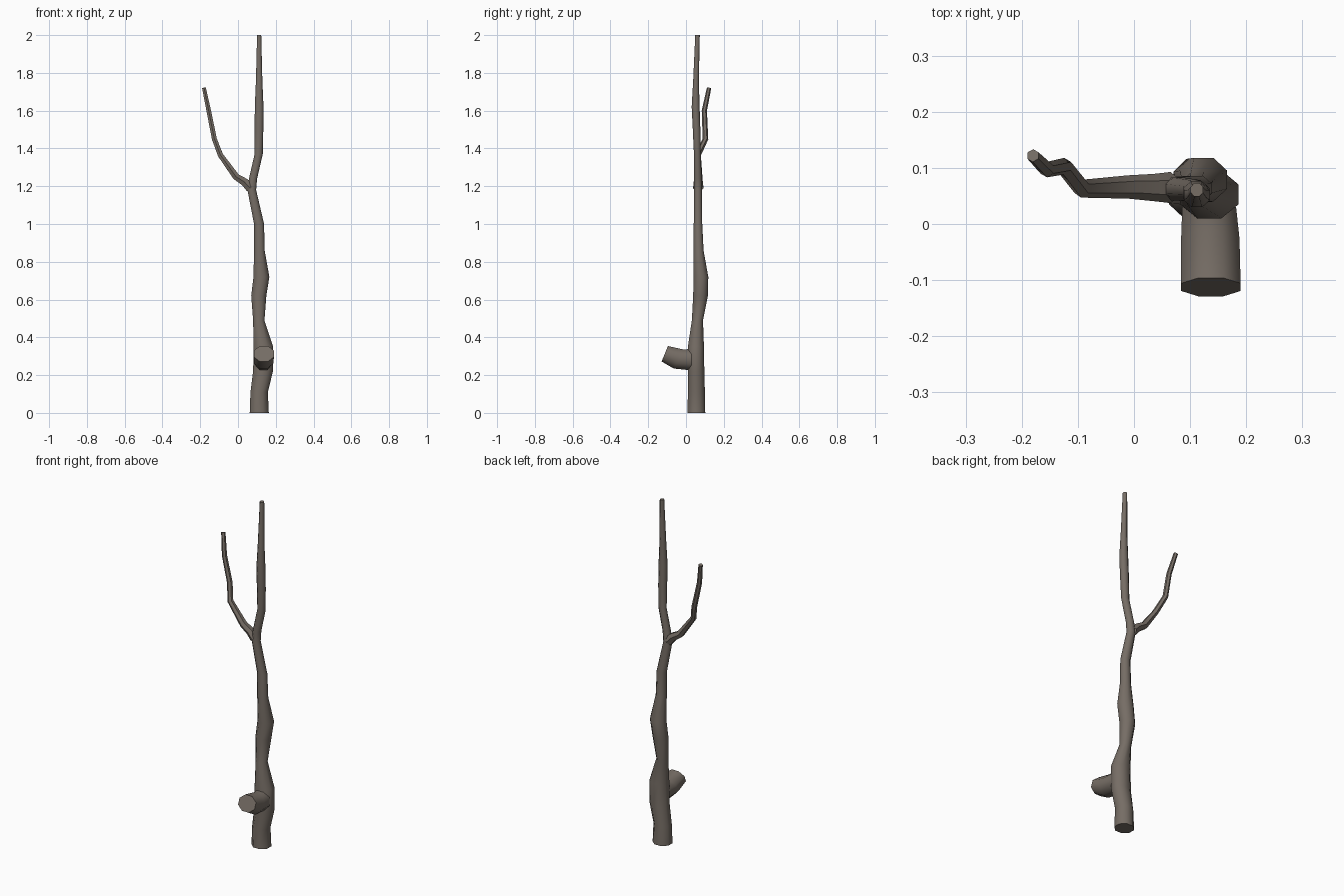
import bpy, bmesh, math
from mathutils import Vector

if "Cube" in bpy.data.objects:
    bpy.data.objects.remove(bpy.data.objects["Cube"])

bark = bpy.data.materials.new("grey_brown_bark")
bark.diffuse_color = (0.18, 0.153, 0.13, 1)
bark.use_nodes = True
bark.node_tree.nodes["Principled BSDF"].inputs["Base Color"].default_value = bark.diffuse_color


def tube(name, rings, sides=8, cap_start=False):
    """Loft rings given as (centre, half-width vector, half-height vector)."""
    bm = bmesh.new()
    loops = []
    k = 1 / math.cos(math.pi / sides)
    for c, u, v in rings:
        loop = []
        for i in range(sides):
            a = 2 * math.pi * (i + 0.5) / sides
            loop.append(bm.verts.new(c + u * (k * math.cos(a)) + v * (k * math.sin(a))))
        loops.append(loop)
    for a, b in zip(loops, loops[1:]):
        for i in range(sides):
            j = (i + 1) % sides
            bm.faces.new((a[i], a[j], b[j], b[i]))
    bm.faces.new(loops[-1])
    if cap_start:
        bm.faces.new(loops[0][::-1])
    bmesh.ops.recalc_face_normals(bm, faces=bm.faces)
    me = bpy.data.meshes.new(name)
    bm.to_mesh(me)
    bm.free()
    ob = bpy.data.objects.new(name, me)
    bpy.context.collection.objects.link(ob)
    me.materials.append(bark)
    bpy.ops.object.select_all(action='DESELECT')
    ob.select_set(True)
    bpy.context.view_layer.objects.active = ob
    bpy.ops.object.shade_smooth_by_angle(angle=math.radians(58))
    return ob


# Trunk: z, x range, y range
trunk = [
    (0.00, .062, .163, .008, .102), (0.11, .066, .158, .010, .100),
    (0.22, .080, .185, .010, .097), (0.35, .083, .186, .010, .095),
    (0.49, .080, .140, .031, .090), (0.62, .070, .150, .038, .116),
    (0.72, .082, .166, .040, .118), (0.86, .085, .141, .040, .093),
    (1.00, .085, .138, .041, .086), (1.18, .050, .096, .042, .084),
    (1.24, .058, .101, .042, .083), (1.37, .088, .131, .042, .078),
    (1.50, .088, .134, .036, .076), (1.62, .089, .135, .030, .072),
    (1.76, .095, .129, .038, .068), (2.00, .101, .123, .049, .073),
]
tube("trunk", [(Vector(((x0 + x1) / 2, (y0 + y1) / 2, z)),
                Vector(((x1 - x0) / 2, 0, 0)), Vector((0, (y1 - y0) / 2, 0)))
               for z, x0, x1, y0, y1 in trunk], cap_start=True)

# Cut-off limb stub on the front: bottom (y, z), top (y, z), x range
stub = [(.030, .225, .030, .340, .086, .182),
        (-.065, .235, -.010, .335, .084, .188),
        (-.129, .272, -.096, .354, .084, .190)]
rings = []
for yb, zb, yt, zt, x0, x1 in stub:
    rings.append((Vector(((x0 + x1) / 2, (yb + yt) / 2, (zb + zt) / 2)),
                  Vector(((x1 - x0) / 2, 0, 0)),
                  Vector((0, (yt - yb) / 2, (zt - zb) / 2))))
tube("limb_stub", rings)

# Thin side branch: point and radius
branch = [((.065, .065, 1.190), .024), ((.035, .065, 1.222), .021),
          ((-.010, .066, 1.250), .018), ((-.093, .063, 1.365), .014),
          ((-.125, .103, 1.450), .013), ((-.155, .097, 1.600), .012),
          ((-.180, .122, 1.720), .010)]
pts = [Vector(p) for p, r in branch]
rings = []
for i, (p, r) in enumerate(branch):
    t = (pts[min(i + 1, len(pts) - 1)] - pts[max(i - 1, 0)]).normalized()
    v = Vector((0, 1, 0))
    v = (v - t * v.dot(t)).normalized()
    rings.append((pts[i], v.cross(t) * r, v * r))
tube("side_branch", rings, sides=6)
